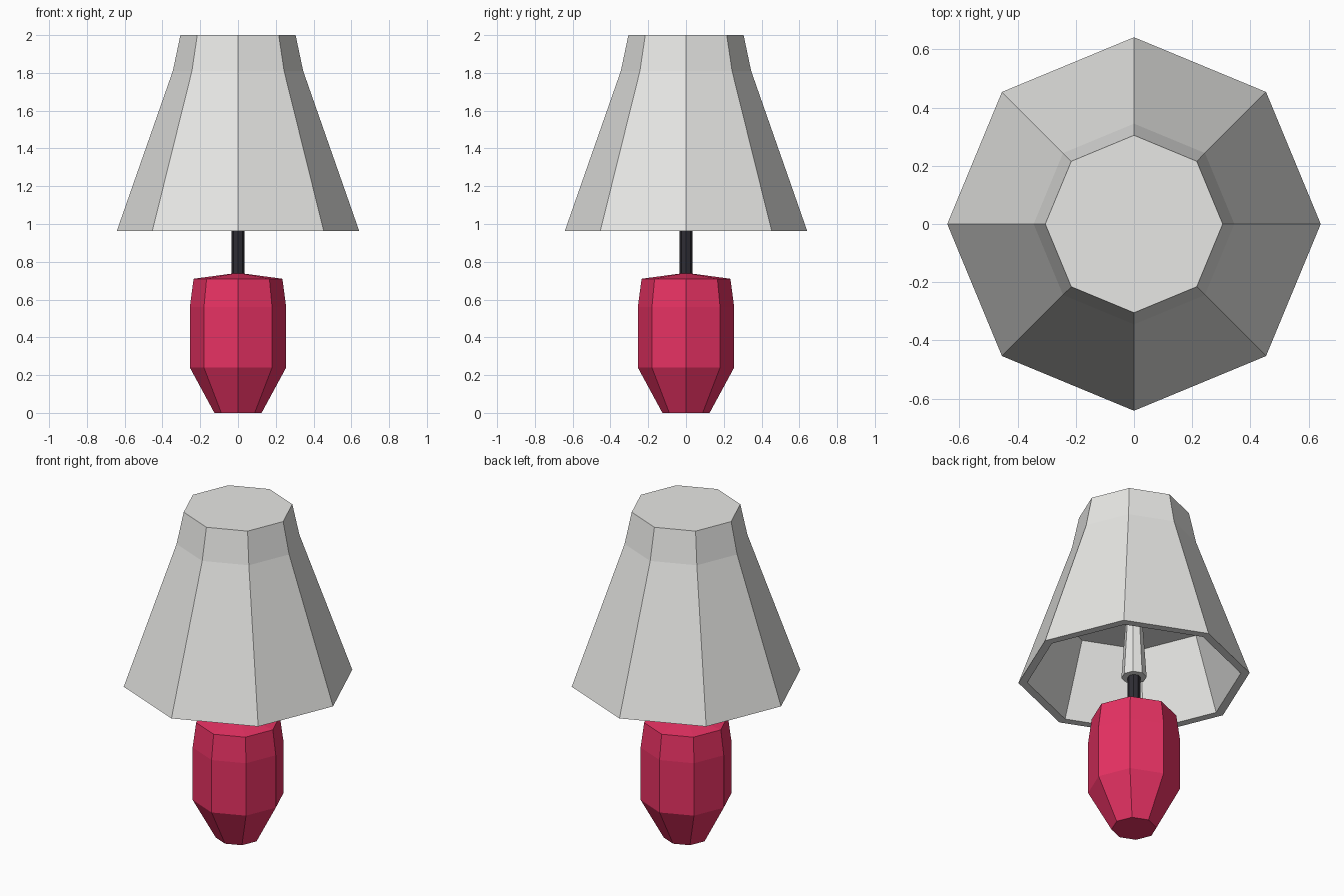
import bpy, bmesh, math

if "Cube" in bpy.data.objects:
    bpy.data.objects.remove(bpy.data.objects["Cube"])

def material(name, rgb):
    m = bpy.data.materials.new(name)
    m.diffuse_color = (*rgb, 1)
    m.use_nodes = True
    m.node_tree.nodes["Principled BSDF"].inputs["Base Color"].default_value = m.diffuse_color
    return m

def lathe(name, profile, mat, sides=8):
    """Revolve (radius, height) points into a closed faceted solid."""
    bm = bmesh.new()
    rings = [[bm.verts.new((r * math.cos(2 * math.pi * i / sides),
                            r * math.sin(2 * math.pi * i / sides), z))
              for i in range(sides)] for r, z in profile]
    for a, b in zip(rings, rings[1:]):
        for i in range(sides):
            j = (i + 1) % sides
            bm.faces.new((a[i], a[j], b[j], b[i]))
    bm.faces.new(rings[0])
    bm.faces.new(rings[-1])
    bmesh.ops.recalc_face_normals(bm, faces=bm.faces)
    mesh = bpy.data.meshes.new(name)
    bm.to_mesh(mesh)
    bm.free()
    mesh.materials.append(mat)
    ob = bpy.data.objects.new(name, mesh)
    bpy.context.collection.objects.link(ob)
    return ob

red = material("raspberry red", (0.83, 0.033, 0.13))
black = material("charcoal", (0.028, 0.027, 0.035))
white = material("off white", (0.80, 0.80, 0.78))

# Faceted base and stem
lathe("lamp_base", [(0.125, 0), (0.255, 0.24), (0.255, 0.56), (0.235, 0.71), (0.035, 0.737)], red)
lathe("stem", [(0.035, 0.70), (0.035, 1.38)], black)

# Hollow shade: socket hanging from the inner ceiling, inner wall, rim,
# outer wall and closed top
lathe("lamp_shade", [(0.035, 0.965), (0.07, 0.965), (0.042, 1.40), (0.447, 1.40),
                     (0.593, 0.962), (0.642, 0.962), (0.345, 1.81), (0.305, 2.0)], white)
